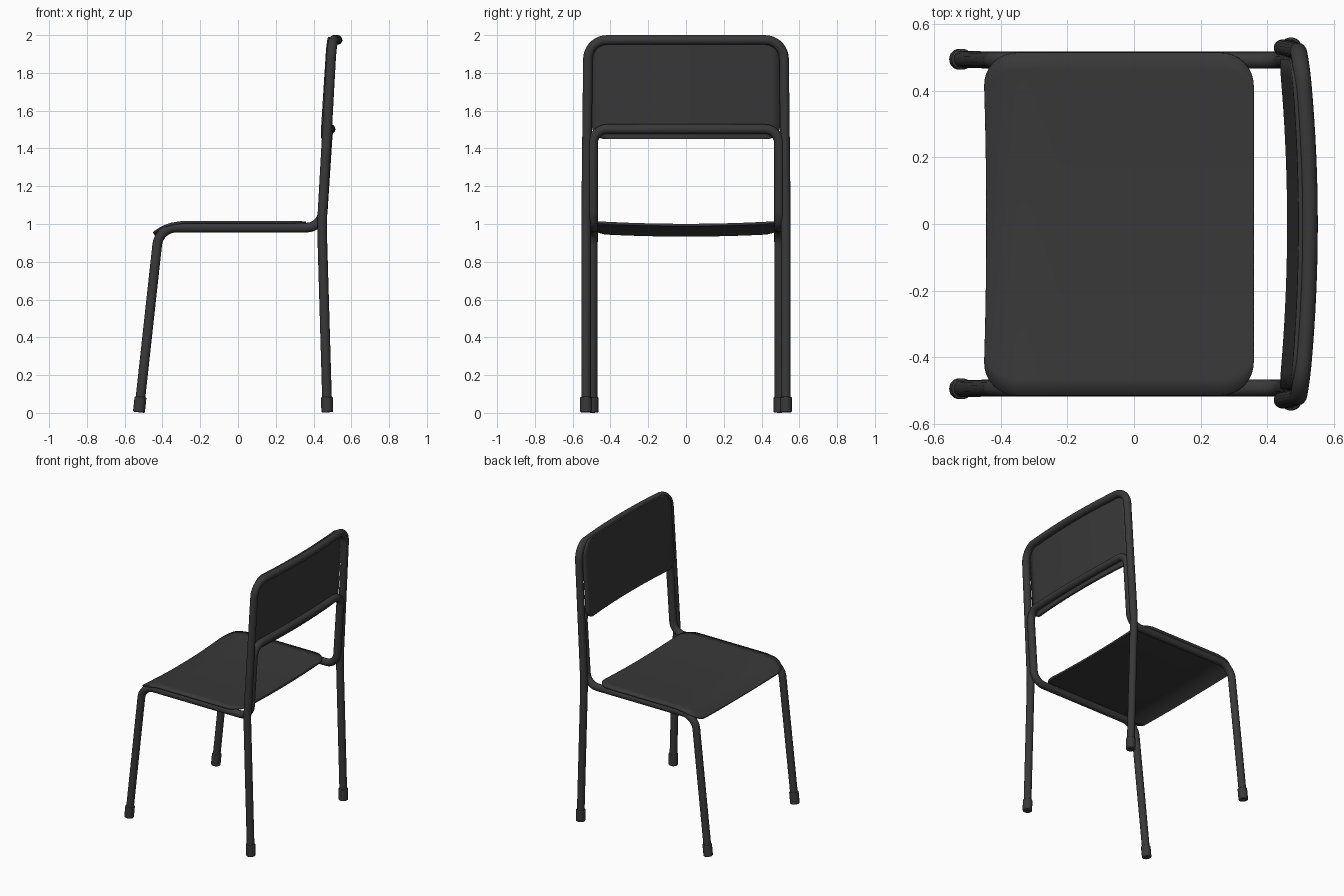
import bpy, bmesh
from math import cos, sin, pi
from mathutils import Vector
from mathutils.geometry import interpolate_bezier

if "Cube" in bpy.data.objects:
    bpy.data.objects.remove(bpy.data.objects["Cube"])

R = 0.0255  # tube radius
dark = bpy.data.materials.new("dark_grey")
dark.diffuse_color = (0.04, 0.04, 0.04, 1)
dark.use_nodes = True
dark.node_tree.nodes["Principled BSDF"].inputs["Base Color"].default_value = dark.diffuse_color


def finish(ob, angle=0.6):
    bpy.ops.object.select_all(action='DESELECT')
    ob.select_set(True)
    bpy.context.view_layer.objects.active = ob
    if ob.type == 'CURVE':
        bpy.ops.object.convert(target='MESH')
        ob = bpy.context.object
    ob.data.materials.clear()
    ob.data.materials.append(dark)
    bpy.ops.object.shade_smooth_by_angle(angle=angle)
    return ob


def half_path(corners):
    """Polyline of (x, y, z, fillet length) with rounded corners."""
    P = [Vector(c[:3]) for c in corners]
    out = []
    for i, p in enumerate(P):
        d = corners[i][3]
        if d == 0:
            out.append(p)
            continue
        a = p + (P[i - 1] - p).normalized() * d
        b = p + (P[i + 1] - p).normalized() * d
        out += interpolate_bezier(a, a.lerp(p, 0.55), b.lerp(p, 0.55), b, 10)
    return out


def tube(name, corners, bow):
    """Continuous mirrored tube whose crossbar bows backwards."""
    half = half_path(corners)
    x, y, z = half[-1]
    half = half[:-1] + [Vector((x, half[-2].y * (1 - k / 8), z)) for k in range(1, 9)]
    width = max(p.y for p in half)
    for p in half:
        p.x += bow * (1 - (p.y / width) ** 2)
    pts = half + [Vector((p.x, -p.y, p.z)) for p in reversed(half[:-1])]
    cu = bpy.data.curves.new(name, 'CURVE')
    cu.dimensions = '3D'
    cu.bevel_depth = R
    cu.bevel_resolution = 6
    cu.use_fill_caps = True
    sp = cu.splines.new('POLY')
    sp.points.add(len(pts) - 1)
    for q, p in zip(sp.points, pts):
        q.co = (*p, 1)
    ob = bpy.data.objects.new(name, cu)
    bpy.context.collection.objects.link(ob)
    return finish(ob)


def panel(name, length, hw, r0, r1, place, thick):
    """Round-cornered sheet; place(s, y) maps it into space, then it is thickened."""
    rows = [(r0 * (1 - cos(k * pi / 16)), hw - r0 + r0 * sin(k * pi / 16)) for k in range(9)]
    rows += [(r0 + (length - r0 - r1) * k / 10, hw) for k in range(1, 10)]
    rows += [(length - r1 + r1 * sin(k * pi / 16), hw - r1 + r1 * cos(k * pi / 16)) for k in range(9)]
    n = 20
    bm = bmesh.new()
    grid = [[bm.verts.new(place(s, w * (2 * j / n - 1))) for j in range(n + 1)] for s, w in rows]
    for a, b in zip(grid, grid[1:]):
        for j in range(n):
            bm.faces.new((a[j], b[j], b[j + 1], a[j + 1]))
    bmesh.ops.recalc_face_normals(bm, faces=bm.faces)
    me = bpy.data.meshes.new(name)
    bm.to_mesh(me)
    bm.free()
    ob = bpy.data.objects.new(name, me)
    bpy.context.collection.objects.link(ob)
    m = ob.modifiers.new("thickness", 'SOLIDIFY')
    m.thickness = thick
    m.offset = 0
    return finish(ob)


# Inner frame: front legs, seat rails, uprights and lower back bar
tube("front_leg_and_seat_frame", [
    (-0.524, 0.495, 0.01, 0), (-0.418, 0.4925, 0.981, 0.09), (0.443, 0.4925, 0.981, 0.08),
    (0.477, 0.492, 1.503, 0.075), (0.477, 0, 1.503, 0)], 0.013)

# Outer frame: rear legs, uprights and top bar
tube("rear_leg_and_back_frame", [
    (0.473, 0.529, 0.01, 0), (0.444, 0.529, 1.0, 0.06),
    (0.497, 0.518, 1.9745, 0.1), (0.497, 0, 1.9745, 0)], 0.03)

# Rubber feet, aligned with the legs
for name, x, y, top in (("front_foot", -0.525, 0.495, (-0.4162, 0.495, 1.0)),
                        ("rear_foot", 0.473, 0.529, (0.444, 0.529, 1.0))):
    for s in (1, -1):
        axis = Vector(top) - Vector((x, y, 0))
        rot = axis.to_track_quat('Z', 'Y')
        bpy.ops.mesh.primitive_cylinder_add(vertices=24, radius=0.0315, depth=0.082)
        ob = bpy.context.object
        ob.name = name + ("_left" if s > 0 else "_right")
        ob.rotation_euler = rot.to_euler()
        ob.location = (x + axis.x * 0.044, y * s, 0.044)
        b = ob.modifiers.new("rounding", 'BEVEL')
        b.width = 0.005
        b.segments = 2
        finish(ob)


# Seat: dished across, front edge rolled down
def seat_place(s, y):
    x = 0.36 - s
    dish = 1 - (y / 0.515) ** 2
    roll = max(0, -0.28 - x) / 0.17
    return (x + 0.01 * dish * roll, y, 1.01 - 0.055 * roll ** 2 - 0.016 * dish)


panel("seat", 0.81, 0.515, 0.1, 0.1, seat_place, 0.014)


# Backrest: leaning and bowed backwards, in front of the tubes
def back_place(s, y):
    return (0.444 + 0.063 * s + 0.024 * (1 - (y / 0.497) ** 2), y, 1.45 + s)


panel("backrest", 0.54, 0.497, 0.07, 0.09, back_place, 0.016)
